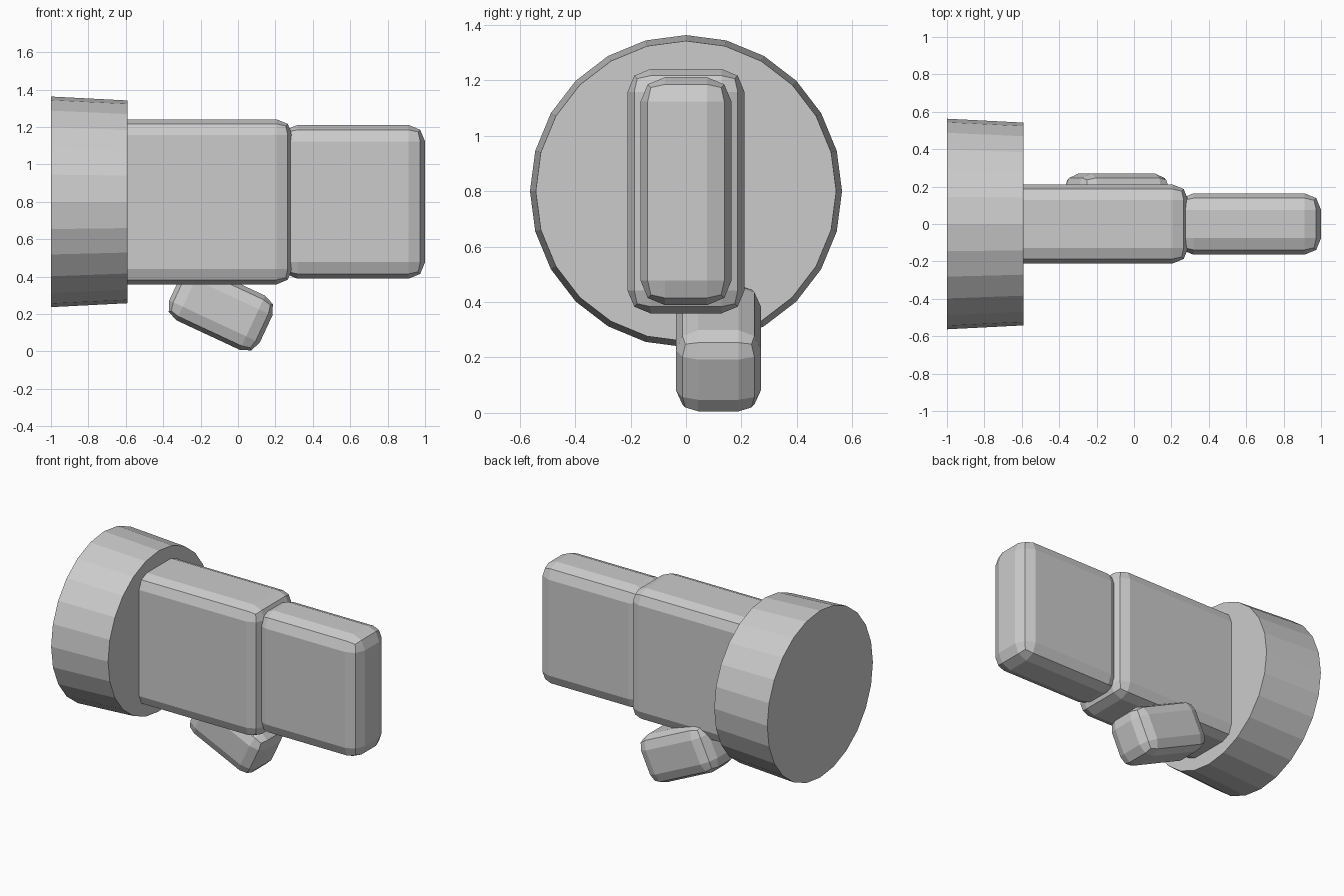
import bpy, bmesh, math
from mathutils import Matrix, Vector

if "Cube" in bpy.data.objects:
    bpy.data.objects.remove(bpy.data.objects["Cube"])

grey = bpy.data.materials.new("plain grey")
grey.diffuse_color = (0.6, 0.6, 0.6, 1)
grey.use_nodes = True
grey.node_tree.nodes["Principled BSDF"].inputs["Base Color"].default_value = grey.diffuse_color


def finish(name, bm, loc, tilt):
    """Turn a bmesh into a placed, flat-shaded object, tilted about y."""
    bm.transform(Matrix.Translation(loc) @ Matrix.Rotation(tilt, 4, 'Y'))
    mesh = bpy.data.meshes.new(name)
    bm.to_mesh(mesh)
    bm.free()
    mesh.materials.append(grey)
    obj = bpy.data.objects.new(name, mesh)
    bpy.context.collection.objects.link(obj)
    return obj


def rounded_box(name, loc, size, bevel, tilt=0.0):
    """Box with two-segment bevels on every edge."""
    bm = bmesh.new()
    bmesh.ops.create_cube(bm, size=1)
    bmesh.ops.scale(bm, vec=Vector(size), verts=bm.verts)
    bmesh.ops.bevel(bm, geom=bm.edges[:], offset=bevel, segments=2,
                    profile=0.5, affect='EDGES')
    return finish(name, bm, loc, tilt)


# Wide, slightly tapered drum at the left end, axis along x
bm = bmesh.new()
bmesh.ops.create_cone(bm, cap_ends=True, segments=24,
                      radius1=0.563, radius2=0.542, depth=0.41)
finish("end_drum", bm, (-0.795, 0, 0.80), math.pi / 2)

# Main block, its left end buried in the drum
rounded_box("main_block", (-0.23, 0, 0.80), (1.04, 0.422, 0.882), 0.083)

# Narrower front block
rounded_box("nose_block", (0.615, 0, 0.80), (0.77, 0.328, 0.822), 0.088)

# Tilted grip below, offset towards the back
rounded_box("tilted_grip", (-0.092, 0.117, 0.2325), (0.534, 0.306, 0.32),
            0.08, math.radians(25))
